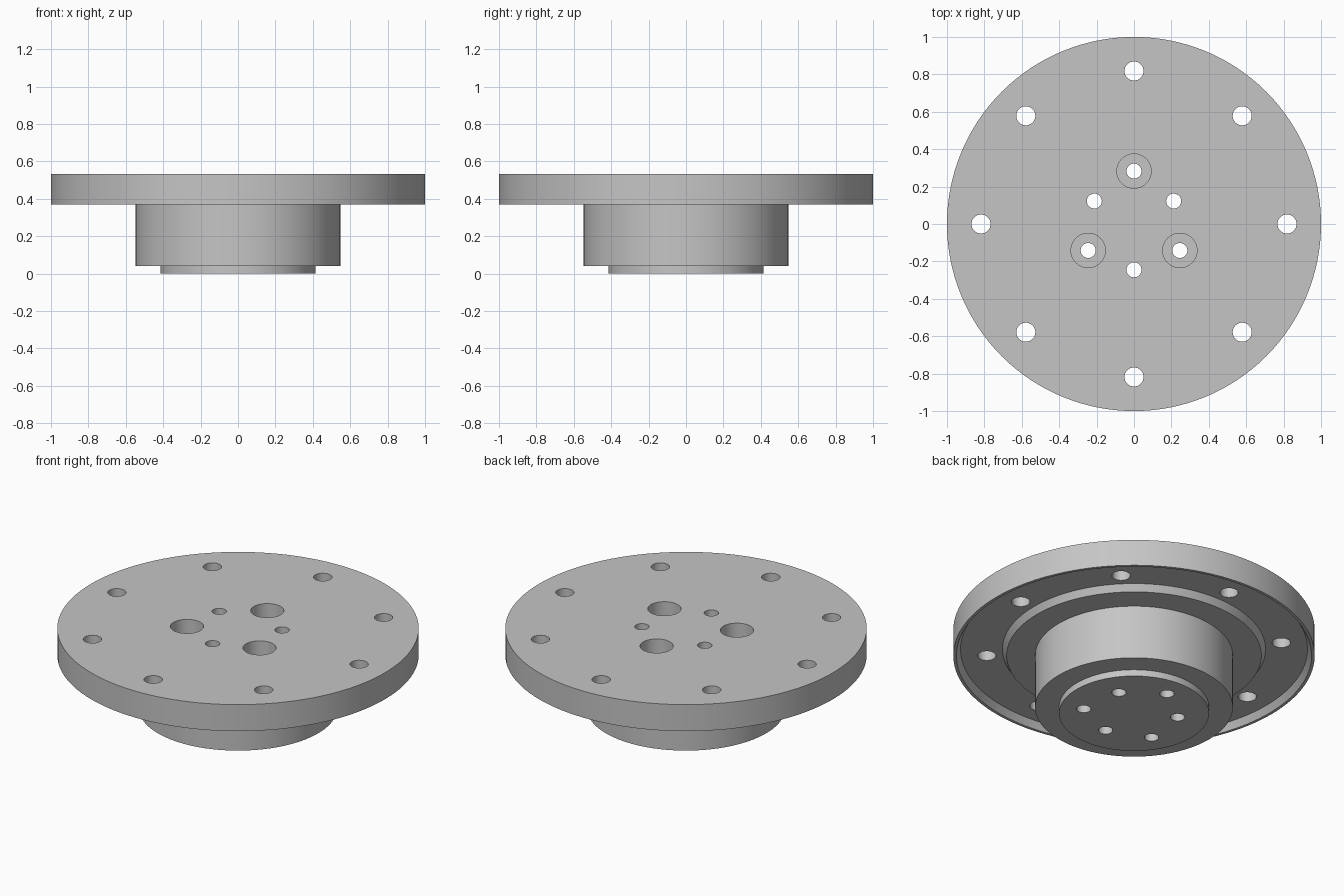
import bpy, bmesh, math

default = bpy.data.objects.get("Cube")
if default:
    bpy.data.objects.remove(default, do_unlink=True)

grey = bpy.data.materials.new("machined grey")
grey.use_nodes = True
colour = (0.56, 0.56, 0.56, 1)
grey.diffuse_color = colour
next(n for n in grey.node_tree.nodes if n.type == 'BSDF_PRINCIPLED').inputs["Base Color"].default_value = colour


def lathe(bm, profile, sides, x=0, y=0):
    """Turn a bottom-to-top (radius, z) profile into a capped solid."""
    rings = []
    for r, z in profile:
        rings.append([bm.verts.new((x + r * math.cos(a), y + r * math.sin(a), z))
                      for a in (math.tau * i / sides for i in range(sides))])
    for low, high in zip(rings, rings[1:]):
        for i in range(sides):
            j = (i + 1) % sides
            bm.faces.new((low[i], low[j], high[j], high[i]))
    bm.faces.new(rings[0][::-1])
    bm.faces.new(rings[-1])


def make_object(name, bm):
    bmesh.ops.recalc_face_normals(bm, faces=bm.faces)
    mesh = bpy.data.meshes.new(name)
    bm.to_mesh(mesh)
    bm.free()
    mesh.materials.append(grey)
    obj = bpy.data.objects.new(name, mesh)
    bpy.context.collection.objects.link(obj)
    return obj


TOP, RIM, GROOVE = 0.532, 0.37, 0.41

# Flange, hub and spigot as one turned body, with a tapered groove underneath
body = bmesh.new()
lathe(body, [(0.415, 0), (0.415, 0.04), (0.547, 0.04), (0.547, RIM),
             (0.705, RIM), (0.728, GROOVE), (0.96, GROOVE), (0.983, RIM),
             (1, RIM), (1, TOP)], 128)
flange = make_object("hub_flange", body)

# Drills: outer bolt circle, small hub holes, counterbored hub holes
drills = bmesh.new()
low, high = -0.1, TOP + 0.1


def bolt_circle(count, radius, start, profile, sides):
    for i in range(count):
        a = math.radians(start) + math.tau * i / count
        lathe(drills, profile, sides, radius * math.cos(a), radius * math.sin(a))


bolt_circle(8, 0.818, 0, [(0.051, low), (0.051, high)], 32)
bolt_circle(3, 0.245, 30, [(0.04, low), (0.04, high)], 32)
bolt_circle(3, 0.283, 90, [(0.04, low), (0.04, TOP - 0.2),
                           (0.092, TOP - 0.2), (0.092, high)], 40)
cutter = make_object("hole_cutter", drills)
cutter.hide_render = True

cut = flange.modifiers.new("holes", 'BOOLEAN')
cut.operation = 'DIFFERENCE'
cut.solver = 'EXACT'
cut.object = cutter

bpy.ops.object.select_all(action='DESELECT')
flange.select_set(True)
bpy.context.view_layer.objects.active = flange
bpy.ops.object.modifier_apply(modifier=cut.name)
bpy.data.objects.remove(cutter, do_unlink=True)
bpy.ops.object.shade_smooth_by_angle(angle=math.radians(25))
